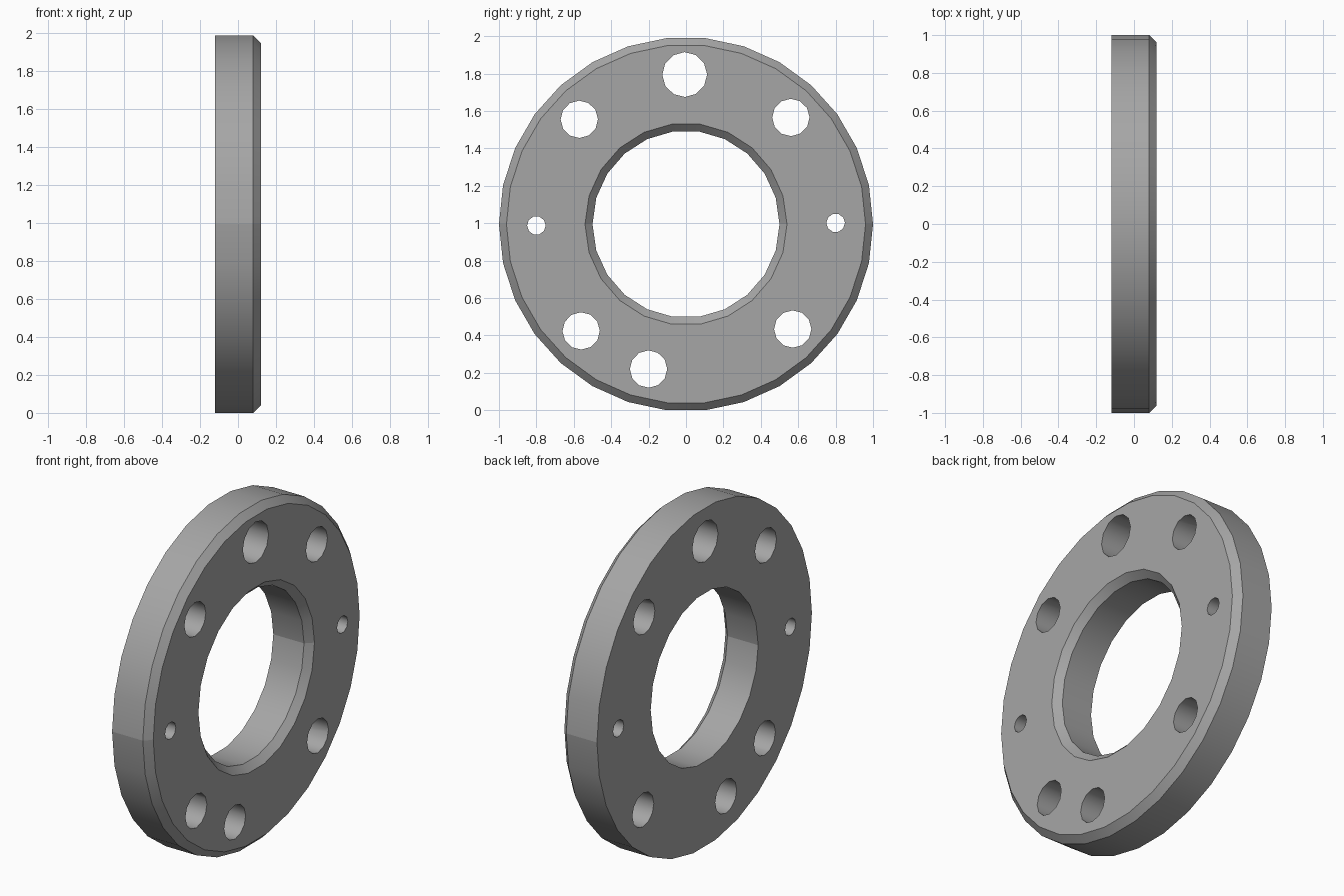
import bpy, bmesh
from math import sin, cos, pi, radians

if "Cube" in bpy.data.objects:
    bpy.data.objects.remove(bpy.data.objects["Cube"])

CZ = cos(pi / 30)   # ring centre height, outer ring rests on a flat


def turned(name, sections, sides, cy=0.0, cz=0.0, phase=0.0):
    """Solid turned around the x axis from (x, radius) sections."""
    bm = bmesh.new()
    rings = []
    for x, r in sections:
        rings.append([bm.verts.new((x, cy + r * cos(phase + 2 * pi * i / sides),
                                    CZ + cz + r * sin(phase + 2 * pi * i / sides)))
                      for i in range(sides)])
    for a, b in zip(rings, rings[1:]):
        for i in range(sides):
            j = (i + 1) % sides
            bm.faces.new((a[i], a[j], b[j], b[i]))
    bm.faces.new(rings[0])
    bm.faces.new(rings[-1])
    bmesh.ops.recalc_face_normals(bm, faces=bm.faces)
    mesh = bpy.data.meshes.new(name)
    bm.to_mesh(mesh)
    bm.free()
    obj = bpy.data.objects.new(name, mesh)
    bpy.context.collection.objects.link(obj)
    return obj


def cut(target, cutter):
    cutter.hide_render = True
    mod = target.modifiers.new("cut", 'BOOLEAN')
    mod.operation = 'DIFFERENCE'
    mod.solver = 'EXACT'
    mod.object = cutter
    bpy.context.view_layer.objects.active = target
    bpy.ops.object.modifier_apply(modifier=mod.name)
    bpy.data.objects.remove(cutter)


# Chamfered disc
flange = turned("flange_ring", [(-0.12, 1), (0.08, 1), (0.12, 0.96)], 30)

# Central bore, chamfered on the same face
cut(flange, turned("bore_cutter", [(-0.2, 0.5), (0.08, 0.5), (0.2, 0.62)], 22))

# Holes on the bolt circle: angle, radius, sides
holes = [(90, 0.12, 12), (255, 0.10, 12), (0, 0.05, 10), (180, 0.05, 10)]
holes += [(a, 0.10, 12) for a in (45, 135, 225, 315)]
for angle, r, sides in holes:
    a = radians(angle + 0.5)
    cut(flange, turned("hole_cutter", [(-0.2, r), (0.2, r)], sides,
                       0.8 * cos(a), 0.8 * sin(a), radians(0.5)))

# Smooth round walls, crisp chamfers
bpy.ops.object.select_all(action='DESELECT')
flange.select_set(True)
bpy.context.view_layer.objects.active = flange
bpy.ops.object.shade_smooth_by_angle(angle=radians(38))

# Seams where the two half cylinders of the rim and bore meet
verts = flange.data.vertices
for e in flange.data.edges:
    ends = [verts[i].co for i in e.vertices]
    if all(abs(p.z - CZ) < 1e-4 and (abs(p.y) > 0.9 or abs(p.y) < 0.6) for p in ends):
        e.use_edge_sharp = True

# Dark grey
grey = bpy.data.materials.new("dark_grey")
grey.diffuse_color = (0.38, 0.38, 0.38, 1)
grey.use_nodes = True
grey.node_tree.nodes["Principled BSDF"].inputs["Base Color"].default_value = grey.diffuse_color
flange.data.materials.clear()
flange.data.materials.append(grey)
